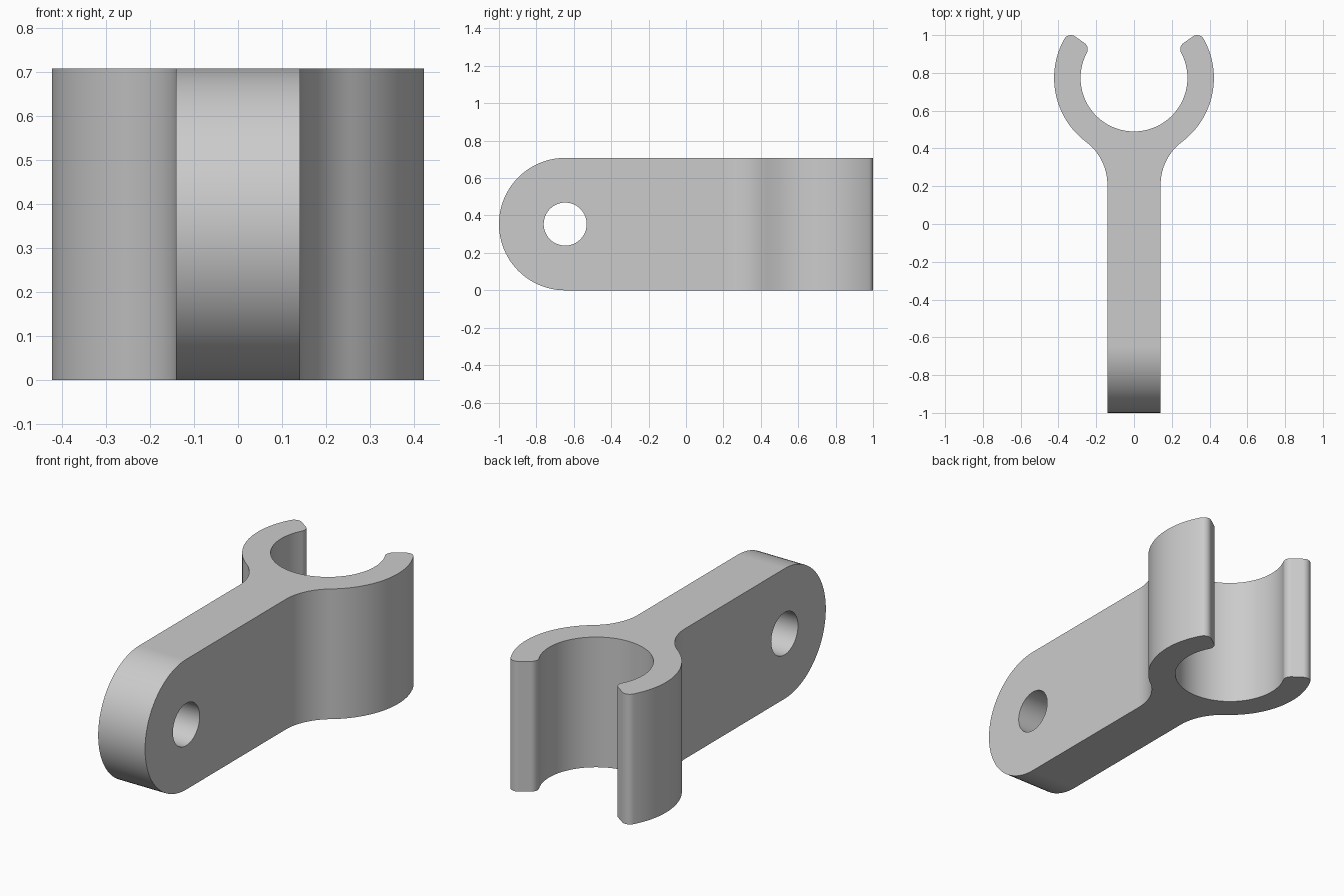
import bpy, bmesh
from math import sin, cos, asin, atan2, sqrt, pi, radians
from mathutils import Vector

HEIGHT = 0.708
HALF_ARM = 0.141
CLIP = Vector((0, 0.773))       # centre of the clip ring
R_IN, R_OUT = 0.283, 0.423
R_TIP, R_NECK = 0.04, 0.283     # fillet radii at the tips and the neck
TIP = radians(35.2)             # angle of the clip opening
PIVOT_Y, R_HOLE = -0.646, 0.115

cube = bpy.data.objects.get("Cube")
if cube:
    bpy.data.objects.remove(cube)


def arc(centre, r, a0, a1, n):
    return [Vector((centre[0] + r * cos(a0 + (a1 - a0) * i / n),
                    centre[1] + r * sin(a0 + (a1 - a0) * i / n))) for i in range(n + 1)]


def prism(name, points, place, depth):
    """Extrude a flat outline; place maps 2D points to 3D."""
    bm = bmesh.new()
    face = bm.faces.new([bm.verts.new(place(p)) for p in points])
    new = bmesh.ops.extrude_face_region(bm, geom=[face])["geom"]
    bmesh.ops.translate(bm, vec=depth, verts=[v for v in new if isinstance(v, bmesh.types.BMVert)])
    bmesh.ops.remove_doubles(bm, verts=bm.verts, dist=1e-5)
    bmesh.ops.recalc_face_normals(bm, faces=bm.faces)
    mesh = bpy.data.meshes.new(name)
    bm.to_mesh(mesh)
    bm.free()
    obj = bpy.data.objects.new(name, mesh)
    bpy.context.collection.objects.link(obj)
    return obj


# Right half of the plan outline, from the arm end round to the inside of the ring
neck_x = HALF_ARM + R_NECK
neck = Vector((neck_x, CLIP.y - sqrt((R_OUT + R_NECK) ** 2 - neck_x ** 2)))
neck_angle = atan2(neck.y - CLIP.y, neck.x)
outer_tip = TIP - asin(R_TIP / (R_OUT - R_TIP))
inner_tip = TIP - asin(R_TIP / (R_IN + R_TIP))


def polar(r, a):
    return CLIP + Vector((r * cos(a), r * sin(a)))


half = [Vector((HALF_ARM, -1.1))]
half += arc(neck, R_NECK, pi, pi + neck_angle, 16)
half += arc(CLIP, R_OUT, neck_angle, outer_tip, 32)[1:]
half += arc(polar(R_OUT - R_TIP, outer_tip), R_TIP, outer_tip, TIP + pi / 2, 8)[1:]
half += arc(polar(R_IN + R_TIP, inner_tip), R_TIP, TIP + pi / 2, inner_tip + pi, 8)
half += arc(CLIP, R_IN, inner_tip, -pi / 2, 40)[1:]
outline = half + [Vector((-p.x, p.y)) for p in reversed(half[:-1])]
body = prism("clip_bracket", outline, lambda p: (p.x, p.y, -0.1), (0, 0, HEIGHT + 0.2))

# Side outline with the rounded end, and the pivot hole
mid = (PIVOT_Y, HEIGHT / 2)
side = arc(mid, HEIGHT / 2, pi / 2, 3 * pi / 2, 48) + [Vector((1.5, 0)), Vector((1.5, HEIGHT))]
hole = arc(mid, R_HOLE, 0, 2 * pi, 48)[:-1]
cutters = []
for name, points, operation in (("side_cutter", side, 'INTERSECT'),
                                ("hole_cutter", hole, 'DIFFERENCE')):
    cutter = prism(name, points, lambda p: (-1, p.x, p.y), (2, 0, 0))
    cutter.hide_render = True
    mod = body.modifiers.new(name, 'BOOLEAN')
    mod.object, mod.operation, mod.solver = cutter, operation, 'EXACT'
    cutters.append(cutter)

for obj in bpy.context.selected_objects:
    obj.select_set(False)
bpy.context.view_layer.objects.active = body
body.select_set(True)
for name in [m.name for m in body.modifiers]:
    bpy.ops.object.modifier_apply(modifier=name)
for cutter in cutters:
    bpy.data.objects.remove(cutter)

# Smooth curved walls, crisp rims
bpy.ops.object.shade_smooth_by_angle(angle=radians(30))
weighted = body.modifiers.new("weighted_normals", 'WEIGHTED_NORMAL')
weighted.keep_sharp = True

grey = bpy.data.materials.new("light_grey")
grey.use_nodes = True
colour = (0.6, 0.6, 0.6, 1)
grey.diffuse_color = colour
grey.node_tree.nodes["Principled BSDF"].inputs["Base Color"].default_value = colour
body.data.materials.clear()
body.data.materials.append(grey)
